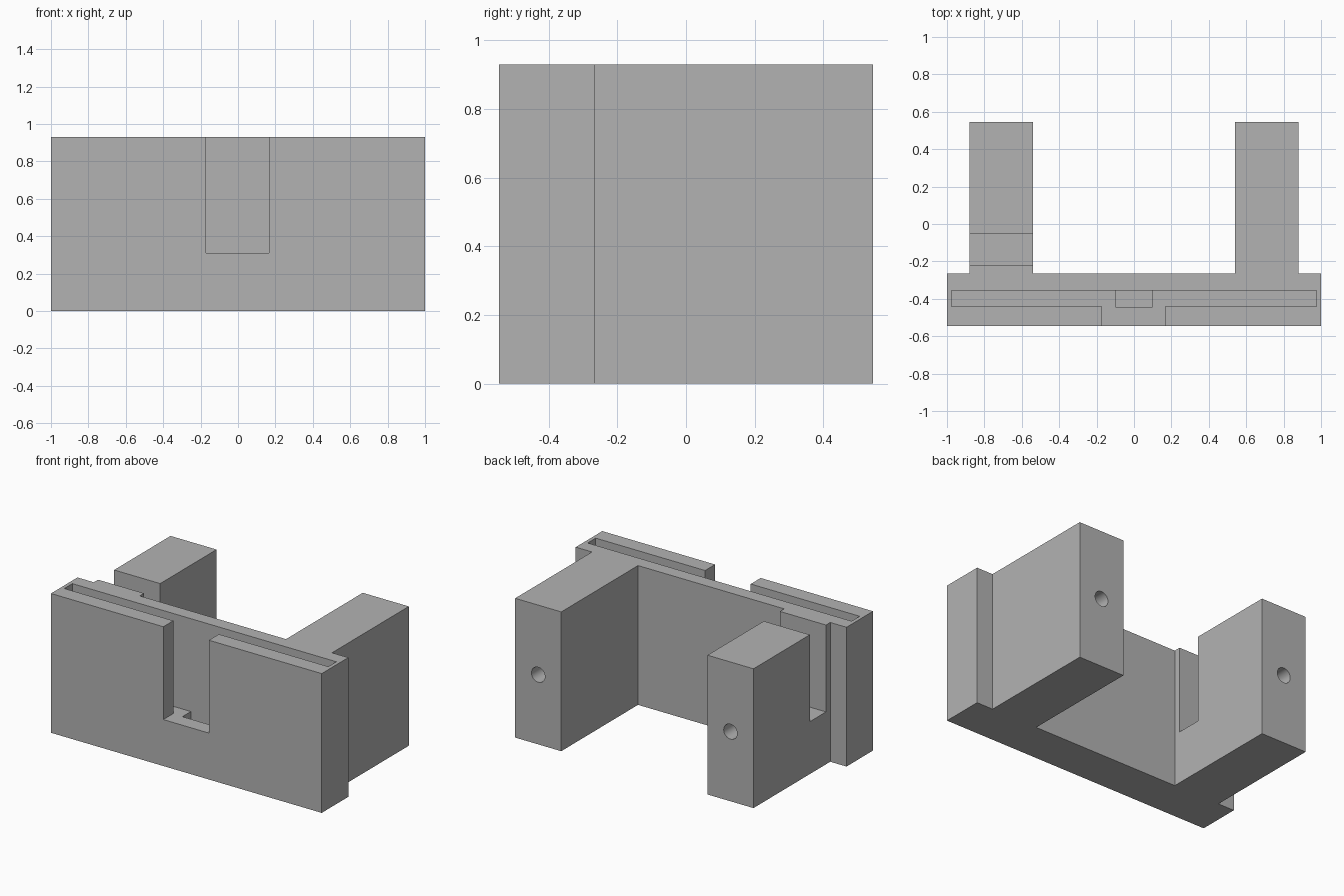
import bpy
import bmesh
import math

if "Cube" in bpy.data.objects:
    bpy.data.objects.remove(bpy.data.objects["Cube"], do_unlink=True)

HEIGHT = 0.93
FRONT, PANEL_BACK, ARM_BACK = -0.545, -0.265, 0.545
ARM_IN, ARM_OUT = 0.54, 0.88
SLOT_FLOOR = 0.31

grey = bpy.data.materials.new("plain_grey")
grey.use_nodes = True
grey.diffuse_color = (0.45, 0.45, 0.45, 1)
grey.node_tree.nodes["Principled BSDF"].inputs["Base Color"].default_value = grey.diffuse_color


def prism(name, outline, z0, z1):
    """Extrude a flat outline upward from z0 to z1."""
    mesh = bpy.data.meshes.new(name)
    bm = bmesh.new()
    base = bm.faces.new([bm.verts.new((x, y, z0)) for x, y in outline])
    top = bmesh.ops.extrude_face_region(bm, geom=[base])["geom"]
    bmesh.ops.translate(bm, vec=(0, 0, z1 - z0),
                        verts=[v for v in top if isinstance(v, bmesh.types.BMVert)])
    bmesh.ops.recalc_face_normals(bm, faces=bm.faces)
    bm.to_mesh(mesh)
    bm.free()
    mesh.materials.append(grey)
    obj = bpy.data.objects.new(name, mesh)
    bpy.context.collection.objects.link(obj)
    return obj


def box(name, x0, x1, y0, y1, z0, z1):
    return prism(name, [(x0, y0), (x1, y0), (x1, y1), (x0, y1)], z0, z1)


def cut(target, cutter):
    """Subtract the cutter, then discard it."""
    cutter.hide_render = True
    mod = target.modifiers.new("cut", "BOOLEAN")
    mod.operation = "DIFFERENCE"
    mod.solver = "EXACT"
    mod.object = cutter
    bpy.ops.object.select_all(action="DESELECT")
    bpy.context.view_layer.objects.active = target
    target.select_set(True)
    bpy.ops.object.modifier_apply(modifier=mod.name)
    bpy.data.objects.remove(cutter, do_unlink=True)


# Wide front panel with two arms reaching back, as one mirrored outline
half = [(1, FRONT), (1, PANEL_BACK), (ARM_OUT, PANEL_BACK), (ARM_OUT, ARM_BACK),
        (ARM_IN, ARM_BACK), (ARM_IN, PANEL_BACK)]
bracket = prism("bracket_body", half + [(-x, y) for x, y in reversed(half)], 0, HEIGHT)

# Long card slot, front window and the small pocket below the slot
cut(bracket, box("slot_cutter", -0.975, 0.975, -0.44, -0.355, SLOT_FLOOR, 1))
cut(bracket, box("window_cutter", -0.17, 0.167, -0.7, -0.40, SLOT_FLOOR, 1))
cut(bracket, box("pocket_cutter", -0.1, 0.1, -0.444, -0.355, 0.15, 0.5))

# Cross channel through the right arm
cut(bracket, box("channel_cutter", -0.95, -0.45, -0.22, -0.05, 0.35, 1))

# Round screw hole in the back end of each arm
for side in (-1, 1):
    bpy.ops.mesh.primitive_cylinder_add(
        vertices=32, radius=0.05, depth=0.6, rotation=(math.pi / 2, 0, 0),
        location=(side * (ARM_IN + ARM_OUT) / 2, ARM_BACK, HEIGHT / 2))
    drill = bpy.context.object
    drill.data.materials.append(grey)
    cut(bracket, drill)

bpy.ops.object.shade_smooth_by_angle(angle=math.radians(30))
